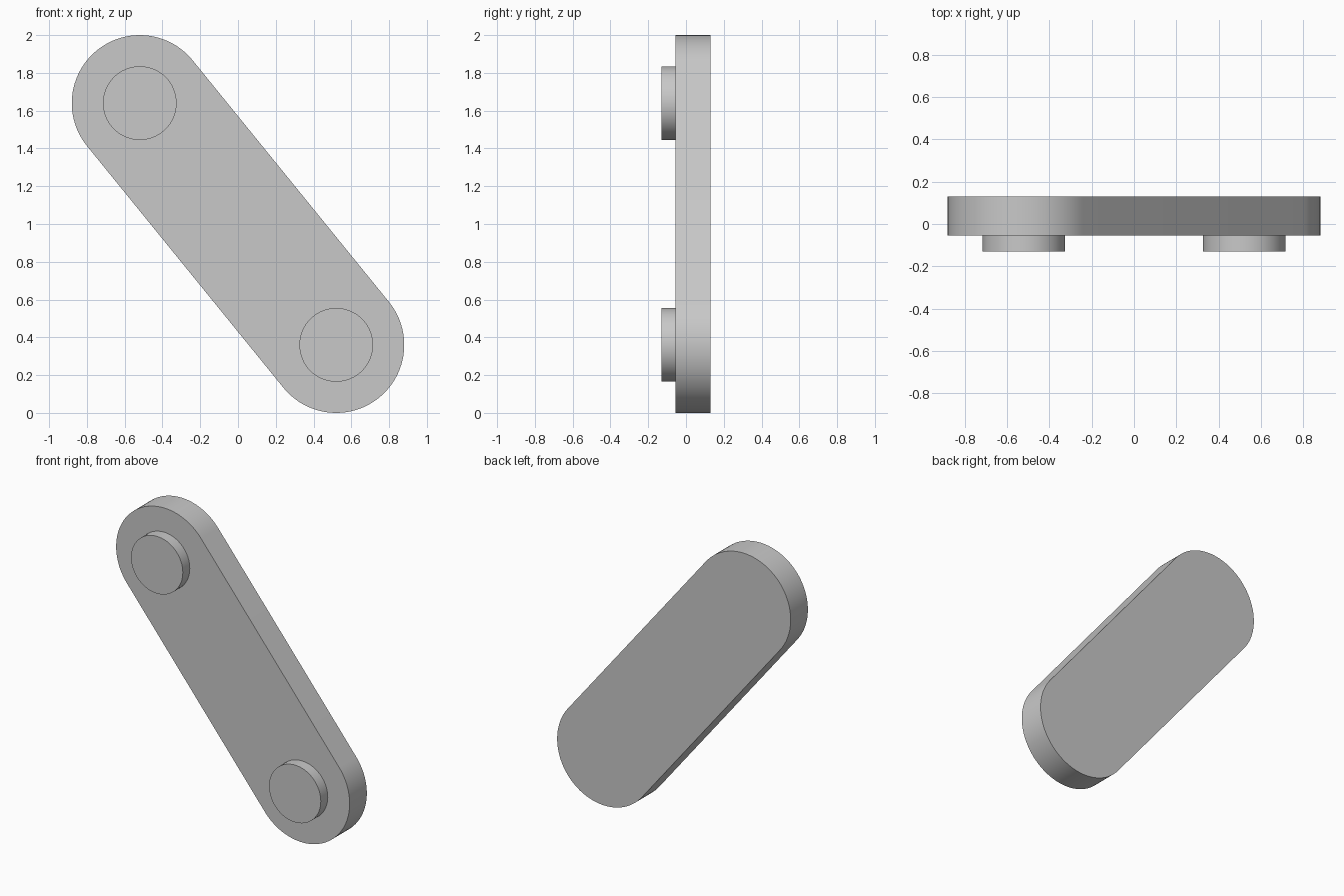
import bpy, bmesh
from math import pi, cos, sin, atan2, radians
from mathutils import Vector

cube = bpy.data.objects.get("Cube")
if cube:
    bpy.data.objects.remove(cube, do_unlink=True)

# Single plain grey
grey = bpy.data.materials.new("plain grey")
grey.use_nodes = True
colour = (0.58, 0.58, 0.58, 1)
grey.diffuse_color = colour
grey.node_tree.nodes["Principled BSDF"].inputs["Base Color"].default_value = colour

UPPER = Vector((-0.52, 1.64))
LOWER = Vector((0.52, 0.36))
BACK, FACE, TIP = 0.13, -0.055, -0.13


def arc(centre, radius, start, sweep, steps):
    return [(centre.x + radius * cos(start + sweep * i / steps),
             centre.y + radius * sin(start + sweep * i / steps))
            for i in range(steps + 1)]


def extrude_profile(name, profile, front, back):
    """Extrude an x-z outline from front to back along y."""
    bm = bmesh.new()
    face = bm.faces.new([bm.verts.new((x, front, z)) for x, z in profile])
    result = bmesh.ops.extrude_face_region(bm, geom=[face], use_keep_orig=True)
    moved = [v for v in result["geom"] if isinstance(v, bmesh.types.BMVert)]
    bmesh.ops.translate(bm, verts=moved, vec=(0, back - front, 0))
    bmesh.ops.recalc_face_normals(bm, faces=bm.faces)
    mesh = bpy.data.meshes.new(name)
    bm.to_mesh(mesh)
    bm.free()
    mesh.materials.append(grey)
    obj = bpy.data.objects.new(name, mesh)
    bpy.context.collection.objects.link(obj)
    bpy.ops.object.select_all(action="DESELECT")
    obj.select_set(True)
    bpy.context.view_layer.objects.active = obj
    bpy.ops.object.shade_smooth_by_angle(angle=radians(30))


# Round-ended link plate
axis = UPPER - LOWER
side = atan2(axis.y, axis.x) - pi / 2
outline = arc(UPPER, 0.36, side, pi, 48) + arc(LOWER, 0.36, side + pi, pi, 48)
extrude_profile("link_plate", outline, FACE, BACK)

# Round pins on the front face
for name, centre in (("upper_pin", UPPER), ("lower_pin", LOWER)):
    extrude_profile(name, arc(centre, 0.195, 0, 2 * pi, 64)[:-1], TIP, FACE)
